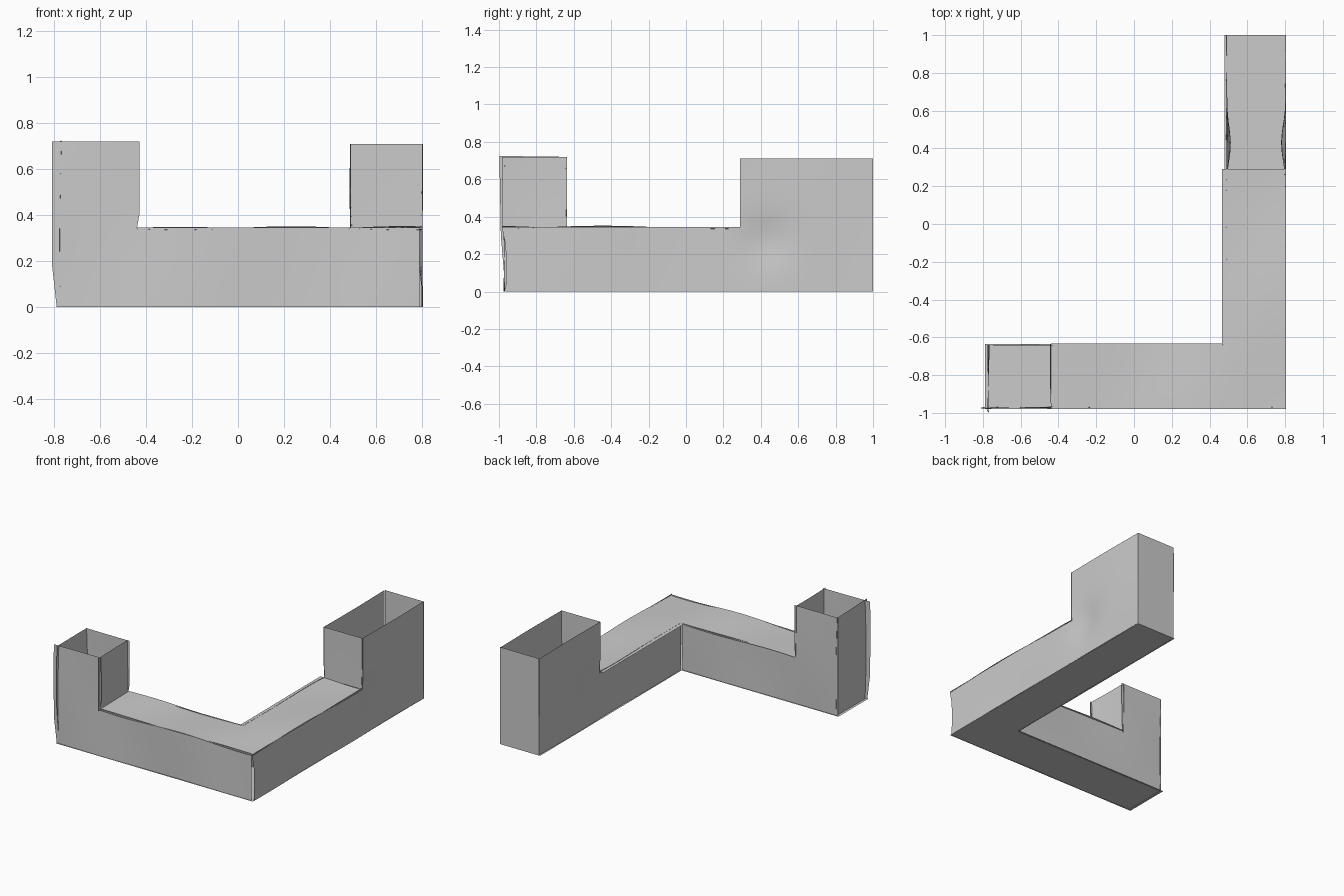
import bpy, bmesh, math
from mathutils import Vector

if "Cube" in bpy.data.objects:
    bpy.data.objects.remove(bpy.data.objects["Cube"])


def panel(name, axis, pos, pts, amp=0.005, phase=0.0, dent=None):
    """Flat sheet perpendicular to an axis, diced up and gently warped."""
    a, b = [i for i in range(3) if i != axis]
    bm = bmesh.new()
    verts = []
    for u, v in pts:
        co = Vector((0, 0, 0))
        co[axis], co[a], co[b] = pos, u, v
        verts.append(bm.verts.new(co))
    bm.faces.new(verts)
    for k in (a, b):
        n = Vector((0, 0, 0))
        n[k] = 1
        for i in range(-16, 17):
            p = n * (i * 0.06 + 0.013)
            bmesh.ops.bisect_plane(bm, geom=bm.verts[:] + bm.edges[:] + bm.faces[:],
                                   dist=1e-5, plane_co=p, plane_no=n)
    for v in bm.verts:
        s, t = v.co[a], v.co[b]
        d = amp * math.sin(6.5 * s + phase) * math.cos(5 * t + phase * 0.7)
        if dent:
            u0, v0, r, depth = dent
            d += depth * math.exp(-((s - u0) ** 2 + (t - v0) ** 2) / (r * r))
        v.co[axis] += d
    me = bpy.data.meshes.new(name)
    bm.to_mesh(me)
    bm.free()
    for p in me.polygons:
        p.use_smooth = True
    ob = bpy.data.objects.new(name, me)
    bpy.context.collection.objects.link(ob)
    return ob


def rect(u0, u1, v0, v1):
    return [(u0, v0), (u1, v0), (u1, v1), (u0, v1)]


# Floor and roof of the L-shaped channel
panel("floor", 2, 0.002, [(-0.79, -0.98), (0.805, -0.98), (0.805, 1.0), (0.48, 1.0),
                          (0.48, -0.635), (-0.79, -0.635)], amp=0)
panel("roof", 2, 0.343, [(-0.44, -0.98), (0.805, -0.98), (0.805, 0.29), (0.465, 0.29),
                         (0.465, -0.632), (-0.44, -0.632)], amp=0.009, phase=3.2)

# Walls of the front arm, rising into the left chimney
panel("front_wall", 1, -0.972, [(-0.79, 0), (0.79, 0), (0.79, 0.345), (-0.44, 0.345),
                                (-0.43, 0.40), (-0.43, 0.72), (-0.81, 0.72), (-0.81, 0.18)],
      phase=1.0)
panel("front_arm_inner_wall", 1, -0.643, [(-0.78, 0), (0.48, 0), (0.48, 0.345), (-0.44, 0.345),
                                          (-0.43, 0.40), (-0.43, 0.72), (-0.78, 0.72)],
      phase=2.0, amp=0.004)

# Walls of the right arm, rising into the rear chimney
panel("right_wall", 0, 0.803, [(-0.965, 0), (1.0, 0), (1.0, 0.71), (0.29, 0.71),
                               (0.29, 0.345), (-0.985, 0.345), (-0.965, 0.25), (-0.96, 0.12)],
      amp=0.003, phase=0.5, dent=(0.43, 0.27, 0.13, -0.025))
panel("right_arm_inner_wall", 0, 0.490, [(-0.64, 0), (1.0, 0), (1.0, 0.71), (0.29, 0.71),
                                         (0.29, 0.345), (-0.64, 0.345)],
      amp=0.004, phase=0.8, dent=(0.42, 0.3, 0.13, 0.022))

# Remaining sides of the left chimney
panel("left_chimney_end", 0, -0.772, [(-0.965, 0), (-0.64, 0), (-0.64, 0.72), (-0.998, 0.725),
                                      (-0.99, 0.3)], phase=2.5, amp=0.007)
panel("left_chimney_inner_side", 0, -0.440, rect(-0.985, -0.637, 0.335, 0.72), amp=0.006)

# Remaining sides of the rear chimney
panel("rear_chimney_end", 1, 1.0, rect(0.49, 0.805, 0, 0.71), amp=0)
panel("rear_chimney_front_side", 1, 0.293, rect(0.49, 0.805, 0.335, 0.71), amp=0.002)
